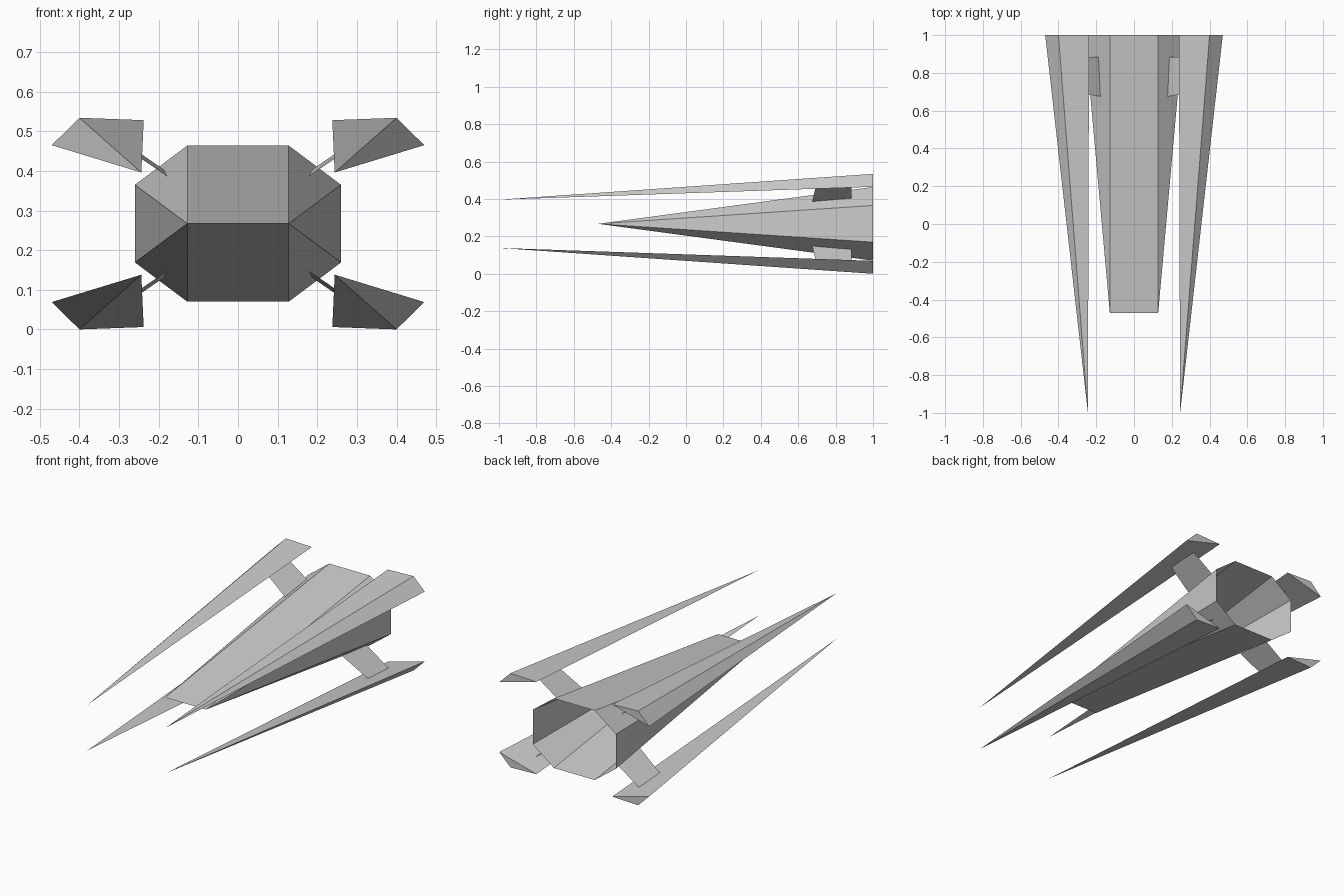
import bpy, bmesh

if "Cube" in bpy.data.objects:
    bpy.data.objects.remove(bpy.data.objects["Cube"])

MID = 0.267   # height of the mirror plane
BACK = 1.0


def make(name, verts, faces):
    mesh = bpy.data.meshes.new(name)
    mesh.from_pydata(verts, [], faces)
    bm = bmesh.new()
    bm.from_mesh(mesh)
    bmesh.ops.recalc_face_normals(bm, faces=bm.faces[:])
    bm.to_mesh(mesh)
    bm.free()
    obj = bpy.data.objects.new(name, mesh)
    bpy.context.collection.objects.link(obj)
    return obj


# Hull: octagonal shell, open at the back, tapering to a flat nose edge
nose = [(0.128, -0.47, MID), (-0.128, -0.47, MID)]
ring = [(x, BACK, MID + z) for x, z in
        [(0.128, 0.197), (0.26, 0.098), (0.26, -0.098), (0.128, -0.197),
         (-0.128, -0.197), (-0.26, -0.098), (-0.26, 0.098), (-0.128, 0.197)]]
hull_faces = [(0, 2 + i, 3 + i) for i in range(3)]
hull_faces += [(1, 6 + i, 7 + i) for i in range(3)]
hull_faces += [(0, 1, 9, 2), (0, 5, 6, 1)]
make("hull", nose + ring, hull_faces)

# Four needle wings with flat struts, mirrored left/right and top/bottom
for side, sx in (("right", 1), ("left", -1)):
    for level, sz in (("upper", 1), ("lower", -1)):
        def place(points):
            return [(sx * x, y, MID + sz * (z - MID)) for x, y, z in points]

        make(f"{level}_{side}_wing",
             place([(0.244, -1.0, 0.396), (0.238, BACK, 0.528),
                    (0.40, BACK, 0.534), (0.47, BACK, 0.465)]),
             [(0, 1, 2), (0, 2, 3), (0, 3, 1), (1, 3, 2)])
        make(f"{level}_{side}_strut",
             place([(0.178, 0.675, 0.386), (0.335, 0.70, 0.492),
                    (0.335, 0.885, 0.505), (0.188, 0.885, 0.404)]),
             [(0, 1, 2, 3)])
